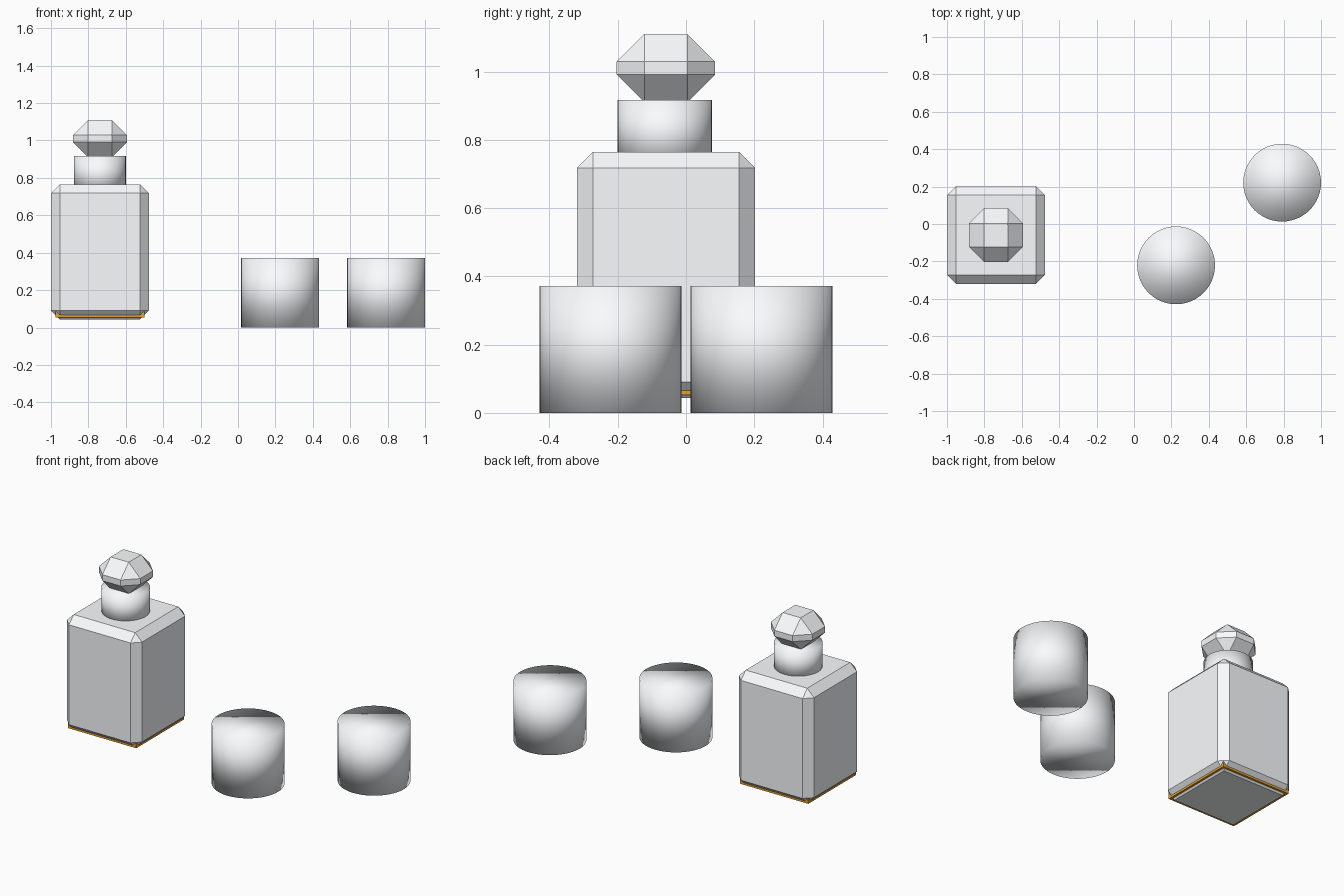
import bpy

if "Cube" in bpy.data.objects:
    bpy.data.objects.remove(bpy.data.objects["Cube"])

CX, CY = -0.738, -0.059   # decanter axis


def material(name, color):
    mat = bpy.data.materials.new(name)
    mat.diffuse_color = color
    mat.use_nodes = True
    mat.node_tree.nodes["Principled BSDF"].inputs["Base Color"].default_value = mat.diffuse_color
    return mat


glass = material("glass", (0.96, 0.98, 1.0, 1))
amber = material("amber", (0.8, 0.36, 0.03, 1))


def box(name, half, z0, z1, mat, bevel=0.0):
    """Square block on the decanter axis, optionally with flat chamfers."""
    bpy.ops.mesh.primitive_cube_add(size=2, location=(CX, CY, (z0 + z1) / 2))
    ob = bpy.context.object
    ob.name = name
    ob.scale = (half, half, (z1 - z0) / 2)
    bpy.ops.object.transform_apply(location=False, rotation=False, scale=True)
    ob.data.materials.append(mat)
    if bevel:
        mod = ob.modifiers.new("chamfer", 'BEVEL')
        mod.width = bevel
        mod.segments = 1
    return ob


def cylinder(name, x, y, radius, z0, z1):
    """Closed glass cylinder, smooth shaded all over."""
    bpy.ops.mesh.primitive_cylinder_add(vertices=48, radius=radius, depth=z1 - z0,
                                        location=(x, y, (z0 + z1) / 2))
    ob = bpy.context.object
    ob.name = name
    ob.data.materials.append(glass)
    bpy.ops.object.shade_smooth()
    return ob


# Decanter: chamfered body, neck and faceted stopper
box("decanter_body", 0.261, 0.043, 0.765, glass, 0.047)
cylinder("decanter_neck", CX, CY - 0.003, 0.138, 0.72, 0.917)
box("stopper", 0.144, 0.91, 1.11, glass, 0.081)

# Amber drink inside, just showing through the lower chamfer
box("drink", 0.237, 0.053, 0.5, amber)

# Two tumblers
for name, x, y in (("front_tumbler", 0.225, -0.221), ("back_tumbler", 0.792, 0.221)):
    cylinder(name, x, y, 0.208, 0.0, 0.372)
